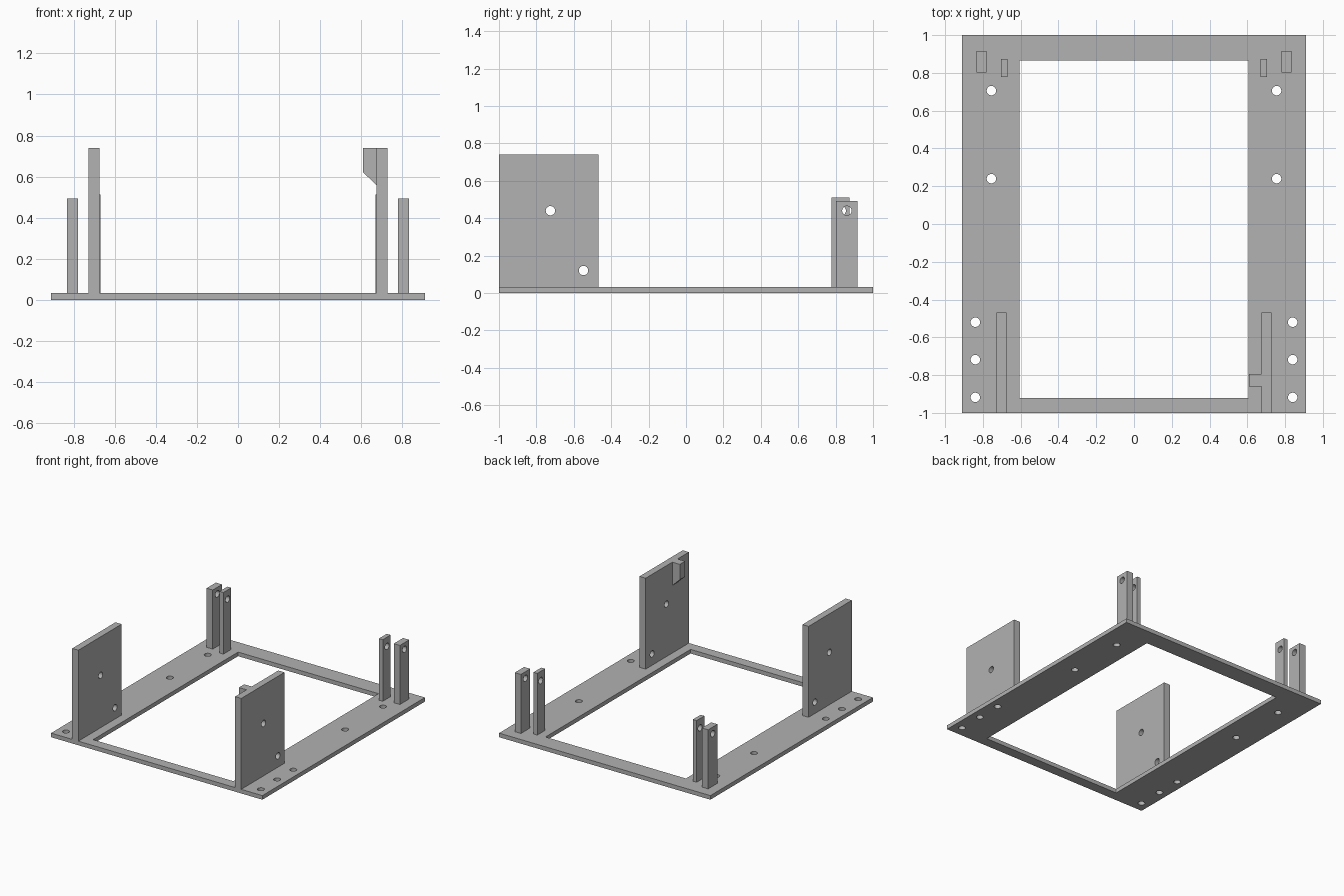
import bpy
import math
from mathutils import Matrix

if "Cube" in bpy.data.objects:
    bpy.data.objects.remove(bpy.data.objects["Cube"], do_unlink=True)

# Single plain grey material
grey = bpy.data.materials.new("plain grey")
grey.use_nodes = True
colour = (0.445, 0.445, 0.445, 1)
grey.diffuse_color = colour
grey.node_tree.nodes["Principled BSDF"].inputs["Base Color"].default_value = colour

BASE_TOP = 0.032
HOLE_R = 0.025
# Maps a flat profile to the y-z plane, with its thickness along x
SIDEWAYS = Matrix(((0, 0, 1, 0), (1, 0, 0, 0), (0, 1, 0, 0), (0, 0, 0, 1)))
# Maps a flat profile to the x-z plane, with its thickness along y
UPRIGHT = Matrix.Rotation(math.pi / 2, 4, 'X')


def rect(a0, a1, b0, b1):
    return [(a0, b0), (a1, b0), (a1, b1), (a0, b1)]


def circle(a, b, r=HOLE_R, n=32):
    return [(a + r * math.cos(math.tau * i / n), b + r * math.sin(math.tau * i / n))
            for i in range(n)]


def slab(name, outlines, start, end, frame=Matrix.Identity(4)):
    """Extrude an outline, with further outlines as holes, from start to end."""
    curve = bpy.data.curves.new(name, 'CURVE')
    curve.dimensions = '2D'
    curve.fill_mode = 'BOTH'
    curve.extrude = (end - start) / 2
    for points in outlines:
        spline = curve.splines.new('POLY')
        spline.points.add(len(points) - 1)
        for p, (a, b) in zip(spline.points, points):
            p.co = (a, b, 0, 1)
        spline.use_cyclic_u = True
    temp = bpy.data.objects.new(name + "_profile", curve)
    bpy.context.scene.collection.objects.link(temp)
    bpy.context.view_layer.update()
    graph = bpy.context.evaluated_depsgraph_get()
    mesh = bpy.data.meshes.new_from_object(temp.evaluated_get(graph))
    bpy.data.objects.remove(temp, do_unlink=True)
    bpy.data.curves.remove(curve)

    mesh.transform(frame @ Matrix.Translation((0, 0, (start + end) / 2)))
    mesh.name = name
    mesh.materials.clear()
    mesh.materials.append(grey)
    for face in mesh.polygons:
        face.use_smooth = False
        face.material_index = 0
    obj = bpy.data.objects.new(name, mesh)
    bpy.context.scene.collection.objects.link(obj)
    return obj


# Base frame with its opening and mounting holes
outlines = [rect(-0.91, 0.91, -1, 1), rect(-0.605, 0.605, -0.92, 0.865)]
for side in (-1, 1):
    outlines += [circle(side * 0.755, y) for y in (0.706, 0.24)]
    outlines += [circle(side * 0.84, y) for y in (-0.52, -0.718, -0.918)]
slab("base_frame", outlines, 0, BASE_TOP)

# Upright plates and rear posts, repeated on both sides
for label, side in (("left", 1), ("right", -1)):
    parts = [
        ("front_plate", (-1, -0.468), 0.74, (0.675, 0.728),
         [(-0.725, 0.44), (-0.548, 0.12)]),
        ("outer_post", (0.803, 0.917), 0.492, (0.78, 0.833), [(0.86, 0.44)]),
        ("inner_post", (0.777, 0.873), 0.512, (0.67, 0.703), [(0.83, 0.44)]),
    ]
    for name, (y0, y1), top, xs, holes in parts:
        x0, x1 = sorted(side * x for x in xs)
        slab(f"{label}_{name}",
             [rect(y0, y1, BASE_TOP, top)] + [circle(*h) for h in holes],
             x0, x1, SIDEWAYS)

# Chamfered catch on the inner face of the left plate
slab("plate_catch", [[(0.61, 0.62), (0.675, 0.558), (0.675, 0.74), (0.61, 0.74)]],
     0.795, 0.86, UPRIGHT)
